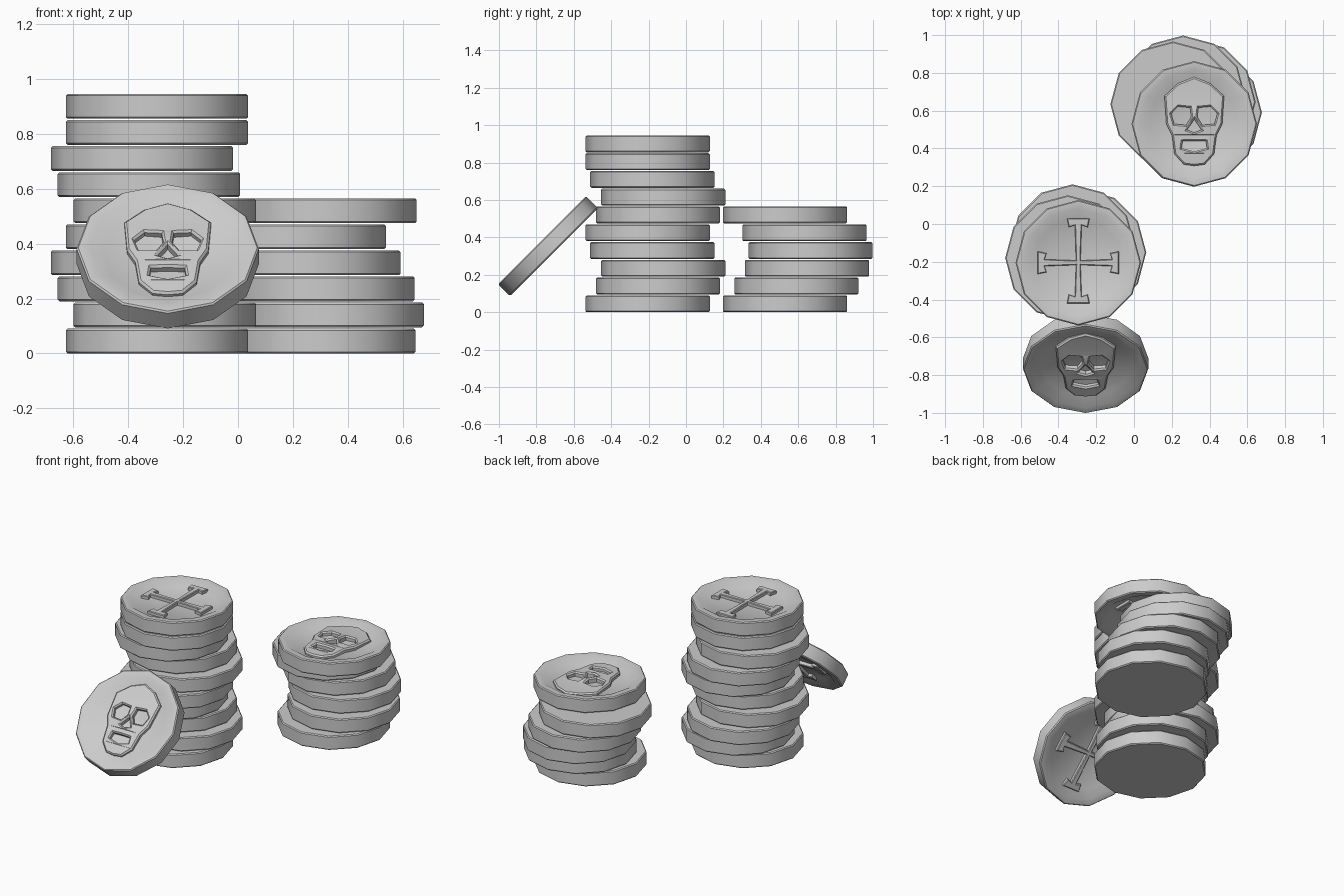
import bpy, bmesh
from math import pi, cos, sin, radians
from mathutils import Matrix, Vector

if "Cube" in bpy.data.objects:
    bpy.data.objects.remove(bpy.data.objects["Cube"])

R, T, PITCH, SIDES = 0.332, 0.09, 0.095, 12
H = T / 2


def lathe(profile):
    """12-sided solid of revolution from (radius, z) points, first and last on the axis."""
    bm = bmesh.new()
    rings = []
    for r, z in profile:
        if r == 0:
            rings.append([bm.verts.new((0, 0, z))] * SIDES)
        else:
            rings.append([bm.verts.new((r * cos(2 * pi * i / SIDES), r * sin(2 * pi * i / SIDES), z))
                          for i in range(SIDES)])
    for a, b in zip(rings, rings[1:]):
        for i in range(SIDES):
            j = (i + 1) % SIDES
            bm.faces.new(list(dict.fromkeys((a[i], b[i], b[j], a[j]))))
    bmesh.ops.recalc_face_normals(bm, faces=bm.faces)
    return bm


def relief(outlines, top, bottom, bevel, dome):
    """Raised motif from filled outlines (inner outlines become holes), gently domed."""
    cu = bpy.data.curves.new("motif", 'CURVE')
    cu.dimensions, cu.fill_mode = '2D', 'BOTH'
    cu.extrude, cu.bevel_depth, cu.bevel_resolution = (top - bottom) / 2 - bevel, bevel, 0
    cu.offset = -bevel
    for pts in outlines:
        s = cu.splines.new('POLY')
        s.points.add(len(pts) - 1)
        for p, (x, y) in zip(s.points, pts):
            p.co = (x, y, 0, 1)
        s.use_cyclic_u = True
    ob = bpy.data.objects.new("motif", cu)
    me = bpy.data.meshes.new_from_object(ob)
    bpy.data.objects.remove(ob)
    bpy.data.curves.remove(cu)
    bm = bmesh.new()
    bm.from_mesh(me)
    bmesh.ops.remove_doubles(bm, verts=bm.verts, dist=0.0003)
    bmesh.ops.recalc_face_normals(bm, faces=bm.faces)
    for v in bm.verts:
        if v.co.z > 0:
            v.co.z += dome * max(0, 1 - Vector(v.co.xy).length / 0.22)
        v.co.z += (top + bottom) / 2
    bm.to_mesh(me)
    bm.free()
    return me


def mirrored(half):
    """Close a right-hand half outline by mirroring it in x."""
    return half + [(-x, y) for x, y in reversed(half) if x > 0]


def skull():
    head = mirrored([(0, .248), (.085, .215), (.158, .148), (.148, .0), (.118, -.06),
                     (.105, -.16), (.055, -.215), (0, -.222)])
    eye = [(.122, .053), (.085, .092), (.022, .086), (.016, .037), (.043, -.006), (.106, .0)]
    nose = mirrored([(0, .024), (.038, -.032), (0, -.046)])
    mouth = mirrored([(0, -.09), (.062, -.092), (.067, -.128), (0, -.146)])
    return relief([head, eye, [(-x, y) for x, y in eye], nose, mouth],
                  H - .012, H - .046, .008, .014)


def cross():
    pts = []
    for k, L in enumerate((.235, .215, .215, .215)):
        arm = [(.012, .012), (.018, L - .038), (.05, L - .048), (.06, L),
               (-.06, L), (-.05, L - .048), (-.018, L - .038)]
        c, s = cos(k * pi / 2), sin(k * pi / 2)
        pts += [(x * c - y * s, x * s + y * c) for x, y in arm]
    return relief([pts], H - .010, H - .046, .004, 0)


def finish(bm, name):
    me = bpy.data.meshes.new(name)
    bm.to_mesh(me)
    bm.free()
    return me


# Plain coin blank
edge = [(R - .006, H), (R, H - .006), (R, .006 - H), (R - .006, -H)]
plain = finish(lathe([(0, H)] + edge + [(0, -H)]), "plain_coin")

# Minted coin: raised rim, sunken field, skull on top and cross underneath
field = [(0, H - .034), (.235, H - .03), (.287, H)]
bm = lathe(field + edge + [(r, -z) for r, z in reversed(field)])
face, back = skull(), cross()
back.transform(Matrix.Rotation(pi, 4, 'X'))
for me in (face, back):
    bm.from_mesh(me)
    bpy.data.meshes.remove(me)
minted = finish(bm, "minted_coin")


def place(name, mesh, loc, tilt=0):
    ob = bpy.data.objects.new(name, mesh.copy())
    bpy.context.collection.objects.link(ob)
    ob.location = loc
    ob.rotation_euler.x = radians(tilt)
    bpy.ops.object.select_all(action='DESELECT')
    ob.select_set(True)
    bpy.context.view_layer.objects.active = ob
    bpy.ops.object.shade_smooth_by_angle(angle=radians(35))


# Tall stack: offsets repeat every four coins, cross side up on top
offsets = [(-.295, -.205), (-.267, -.15), (-.325, -.122), (-.35, -.18)]
for i in range(9):
    place(f"tall_stack_coin_{i + 1}", plain, (*offsets[i % 4], H + i * PITCH))
place("tall_stack_top_coin", minted, (*offsets[0], H + 9 * PITCH), 180)

# Short stack: skull side up on top
short = [(.315, .53), (.345, .59), (.312, .647), (.26, .666), (.207, .634)]
for i, (x, y) in enumerate(short):
    place(f"short_stack_coin_{i + 1}", plain, (x, y, H + i * PITCH))
place("short_stack_top_coin", minted, (.319, .53, H + 5 * PITCH))

# Coin leaning against the tall stack
place("leaning_coin", minted, (-.256, -.738, .353), 45)
